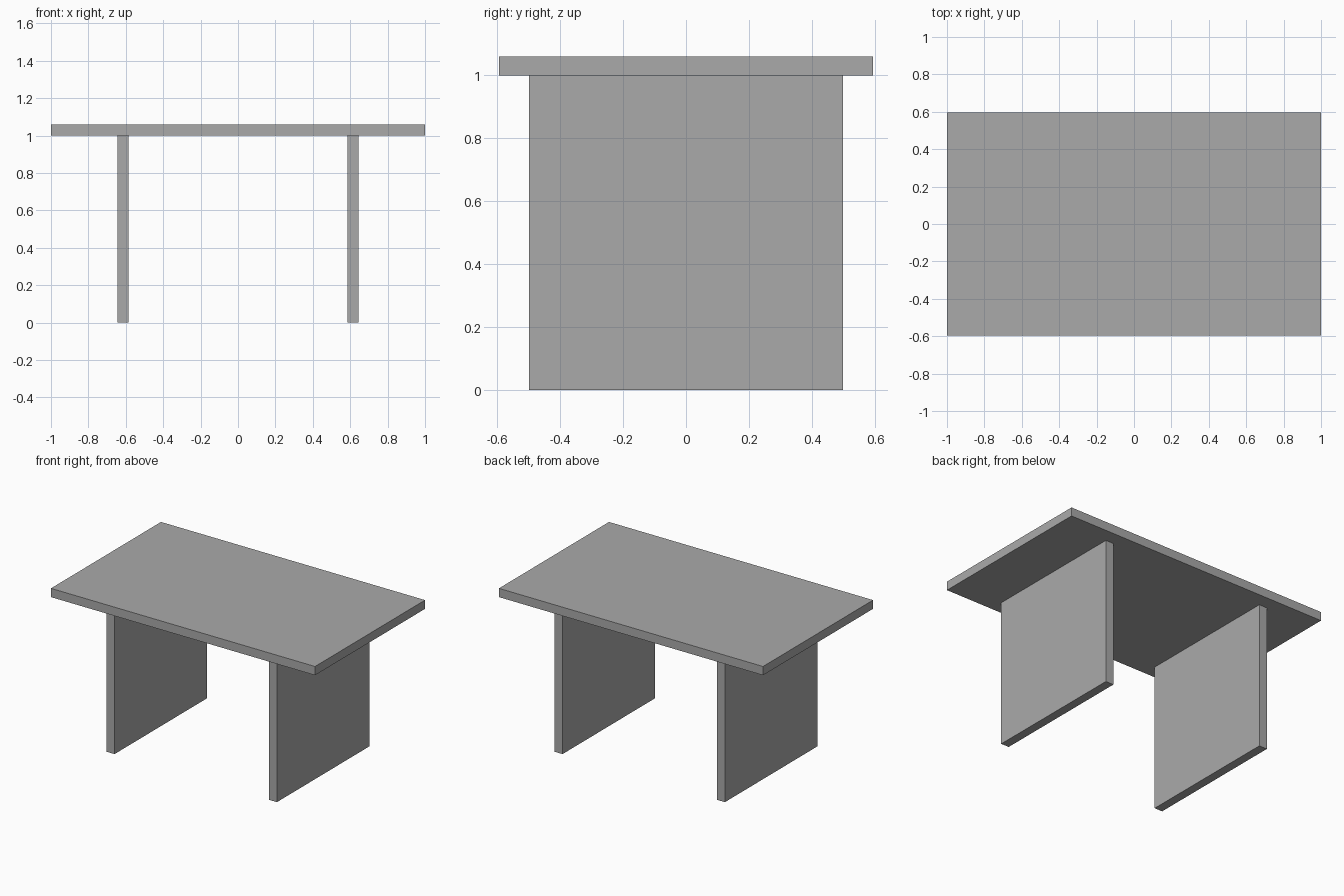
import bpy

cube = bpy.data.objects.get("Cube")
if cube:
    bpy.data.objects.remove(cube, do_unlink=True)

# Single plain grey
GREY = (0.4, 0.4, 0.4, 1.0)
grey = bpy.data.materials.new("plain grey")
grey.use_nodes = True
grey.diffuse_color = GREY
grey.node_tree.nodes["Principled BSDF"].inputs["Base Color"].default_value = GREY


def box(name, size, centre):
    bpy.ops.mesh.primitive_cube_add(size=1, location=centre)
    obj = bpy.context.object
    obj.name = name
    obj.scale = size
    bpy.ops.object.transform_apply(location=False, rotation=False, scale=True)
    obj.data.materials.append(grey)
    return obj


LEG_HEIGHT = 1.0
THICKNESS = 0.06

# Table top
box("table_top", (2, 1.19, THICKNESS), (0, 0, LEG_HEIGHT + THICKNESS / 2))

# Panel legs
for side, sign in (("left", 1), ("right", -1)):
    box(side + "_panel_leg", (THICKNESS, 1.0, LEG_HEIGHT),
        (sign * 0.615, 0, LEG_HEIGHT / 2))
